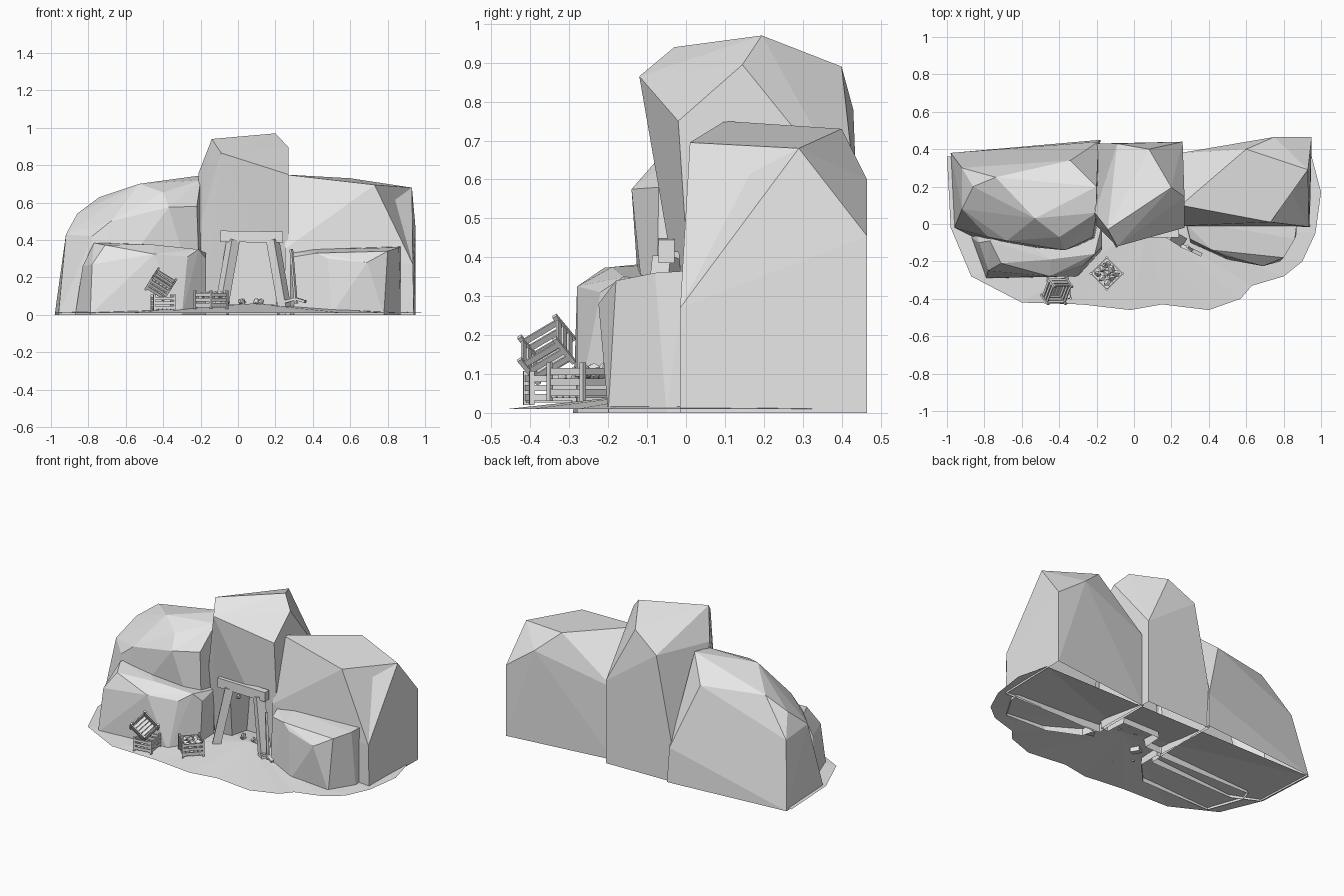
import bpy, bmesh, random
from math import radians
from mathutils import Vector, Matrix, Euler

cube = bpy.data.objects.get("Cube")
if cube:
    bpy.data.objects.remove(cube, do_unlink=True)
random.seed(4)

stone = bpy.data.materials.new("pale_stone")
stone.use_nodes = True
stone.diffuse_color = (.8, .8, .8, 1)
stone.node_tree.nodes["Principled BSDF"].inputs["Base Color"].default_value = (.8, .8, .8, 1)


def finish(name, bm):
    """Turn a bmesh into a named object in the scene."""
    mesh = bpy.data.meshes.new(name)
    bm.to_mesh(mesh)
    bm.free()
    mesh.materials.append(stone)
    obj = bpy.data.objects.new(name, mesh)
    bpy.context.scene.collection.objects.link(obj)
    return obj


def open_base(bm):
    """Remove the faces lying on the floor."""
    base = [f for f in bm.faces if all(abs(v.co.z) < .002 for v in f.verts)]
    bmesh.ops.delete(bm, geom=base, context='FACES')


def hull(name, points, dents=(), closed=False):
    """Faceted boulder wrapped around its corner points, with optional hollows."""
    bm = bmesh.new()
    for p in points:
        bm.verts.new(p)
    result = bmesh.ops.convex_hull(bm, input=bm.verts)
    loose = set(result["geom_interior"] + result["geom_unused"])
    bmesh.ops.delete(bm, geom=[v for v in loose if isinstance(v, bmesh.types.BMVert)], context='VERTS')
    for dent in map(Vector, dents):
        face = min(bm.faces, key=lambda f: (f.calc_center_median() - dent).length)
        bmesh.ops.poke(bm, faces=[face])["verts"][0].co = dent
    bmesh.ops.dissolve_limit(bm, angle_limit=radians(2), verts=bm.verts, edges=bm.edges)
    bmesh.ops.recalc_face_normals(bm, faces=bm.faces)
    if not closed:
        open_base(bm)
    return finish(name, bm)


def add_box(bm, centre, size, matrix=Matrix()):
    local = Matrix.Translation(centre) @ Matrix.Diagonal((*size, 1))
    bmesh.ops.create_cube(bm, size=1, matrix=matrix @ local)


def add_beam(bm, start, end, width, depth):
    """Box running between two points."""
    start, end = Vector(start), Vector(end)
    axis = end - start
    turn = axis.to_track_quat('Z', 'Y').to_matrix().to_4x4()
    place = Matrix.Translation((start + end) / 2) @ turn
    add_box(bm, (0, 0, 0), (width, depth, axis.length), place)


# Large boulder on the +x side
hull("large_boulder_left", [
    (.25, -.01, 0), (.94, -.015, 0), (.95, .465, 0), (.25, .38, 0),
    (.25, -.01, .35), (.935, -.015, .27), (.25, .1, .75), (.73, .01, .695),
    (.93, .29, .68), (.6, .4, .73), (.75, .465, .6),
    (.95, .465, .455), (.25, .38, .46)], dents=[(.84, .165, .615)])

# Large boulder on the -x side
hull("large_boulder_right", [
    (-.98, .38, 0), (-.18, .45, 0), (-.96, -.02, 0), (-.8, -.1, 0), (-.2, -.08, 0),
    (-.92, .08, .43), (-.86, .2, .54), (-.92, .3, .41), (-.67, .2, .65), (-.78, -.07, .42),
    (-.68, -.09, .5), (-.37, -.14, .575), (-.22, -.07, .58), (-.53, .03, .7),
    (-.4, -.07, .655), (-.2, .06, .72), (-.2, .2, .745), (-.34, .34, .62),
    (-.74, .25, .63), (-.19, .44, .22)])

# Tall centre rock with a tunnel cut into its front
tower = hull("centre_rock", [
    (-.18, .03, 0), (.27, .03, 0), (.26, .44, 0), (-.2, .43, 0),
    (-.21, 0, .45), (.27, -.02, .75), (-.09, -.12, .865), (-.14, -.03, .94),
    (.2, .195, .97), (.27, .145, .895), (-.21, .06, .76), (.08, .4, .89),
    (-.09, .43, .78), (.26, .44, .53), (-.2, .43, .24)], closed=True)
cutter = hull("tunnel_cutter", [
    (x, y, z) for y, half, top in ((-.3, .17, .42), (.16, .14, .41))
    for x, z in ((.08 - half, -.1), (.08 + half, -.1), (.08 - half * .7, top), (.08 + half * .7, top))],
    closed=True)
tunnel = tower.modifiers.new("tunnel", 'BOOLEAN')
tunnel.object = cutter
tunnel.solver = 'EXACT'
carved = tower.evaluated_get(bpy.context.evaluated_depsgraph_get())
bm = bmesh.new()
bm.from_mesh(carved.to_mesh())
open_base(bm)
tower.modifiers.clear()
bm.to_mesh(tower.data)
bm.free()
bpy.data.objects.remove(cutter, do_unlink=True)

# Low boulders flanking the entrance
hull("front_boulder_right", [
    (-.87, -.07, 0), (-.79, -.29, 0), (-.55, -.28, 0), (-.3, -.28, 0), (-.17, -.14, 0),
    (-.17, 0, 0), (-.85, 0, 0), (-.83, -.1, .26), (-.78, -.25, .27), (-.77, -.09, .385),
    (-.71, -.21, .373), (-.45, -.28, .325), (-.27, -.22, .31), (-.21, -.16, .35),
    (-.17, -.12, .3), (-.17, 0, .33), (-.45, -.19, .375), (-.7, 0, .385)])
hull("front_boulder_left", [
    (.28, -.02, 0), (.3, -.1, 0), (.5, -.19, 0), (.78, -.2, 0), (.87, -.05, 0), (.87, 0, 0),
    (.28, 0, .33), (.3, -.08, .31), (.42, -.14, .33), (.48, -.17, .3), (.69, -.225, .28),
    (.8, -.18, .34), (.86, -.08, .36), (.87, 0, .365), (.4, 0, .35)])

# Gently domed ground sheet
outline = [(-1, .36), (-.98, -.02), (-.87, -.28), (-.6, -.42), (-.28, -.43), (-.02, -.46),
           (.15, -.43), (.4, -.46), (.57, -.4), (.63, -.33), (.8, -.28), (.9, -.2),
           (.97, -.05), (1, .17), (.95, .36)]
bm = bmesh.new()
rings = []
for scale, height in ((1, .01), (.72, .024), (.3, .045)):
    rings.append([bm.verts.new((.08 * (1 - scale) + x * scale, y * scale, height)) for x, y in outline])
count = len(outline)
for outer, inner in zip(rings, rings[1:]):
    for i in range(count):
        j = (i + 1) % count
        bm.faces.new((outer[i], outer[j], inner[j], inner[i]))
hub = bm.verts.new((.08, 0, .06))
for i in range(count):
    bm.faces.new((rings[-1][i], rings[-1][(i + 1) % count], hub))
finish("ground", bm)

# Timber entrance frame
for side, label in ((-1, "right"), (1, "left")):
    bm = bmesh.new()
    add_beam(bm, (.08 + side * .17, -.09, .03), (.08 + side * .105, -.05, .4), .055, .05)
    finish("entrance_post_" + label, bm)
bm = bmesh.new()
add_beam(bm, (-.095, -.05, .42), (.24, -.05, .415), .042, .06)
finish("entrance_lintel", bm)


def crate(name, position, rotation, width=.11, height=.09):
    """Open slatted crate, standing on its local origin."""
    place = Matrix.Translation(position) @ Euler([radians(a) for a in rotation]).to_matrix().to_4x4()
    bm = bmesh.new()
    half, bar = width / 2, .012
    for sx in (-1, 1):
        for sy in (-1, 1):
            add_box(bm, (sx * half, sy * half, height / 2), (bar, bar, height * 1.1), place)
        for level in (.2, .5, .8):
            add_box(bm, (sx * half, 0, height * level), (bar / 2, width, height / 5), place)
            add_box(bm, (0, sx * half, height * level), (width, bar / 2, height / 5), place)
    for row in range(5):
        add_box(bm, ((row - 2) * width / 5, 0, bar / 2), (width / 6, width, bar / 2), place)
    finish(name, bm)
    return place


crate("lower_crate", (-.4, -.35, .024), (0, 0, 8), height=.08)
crate("tilted_crate", (-.43, -.335, .135), (35, 32, 0), height=.08)
ore_crate = crate("ore_crate", (-.145, -.265, .035), (0, 0, 45), width=.12)


def rubble(name, centres, size):
    """Handful of small rough stones."""
    bm = bmesh.new()
    for centre in centres:
        made = bmesh.ops.create_icosphere(bm, subdivisions=1, radius=size, matrix=Matrix.Translation(centre))
        for v in made["verts"]:
            v.co += Vector([random.uniform(-.3, .3) * size for _ in range(3)])
    finish(name, bm)


rubble("crate_ore", [ore_crate @ Vector((i * .034, j * .034, .06 + random.random() * .012))
                     for i in (-1, 0, 1) for j in (-1, 0, 1)], .02)
rubble("tunnel_rubble", [(random.uniform(-.02, .13), random.uniform(.0, .12), .07) for _ in range(8)], .018)
rubble("wall_ore", [(-.06, .06, .17), (-.05, .08, .23), (-.03, .05, .3), (.2, .07, .25)], .014)

# Pickaxe leaning beside the entrance
bm = bmesh.new()
add_beam(bm, (.31, -.14, .06), (.285, -.12, .35), .014, .014)
add_beam(bm, (.25, -.115, .07), (.31, -.14, .085), .02, .014)
add_beam(bm, (.31, -.14, .085), (.36, -.165, .07), .02, .014)
finish("pickaxe", bm)
